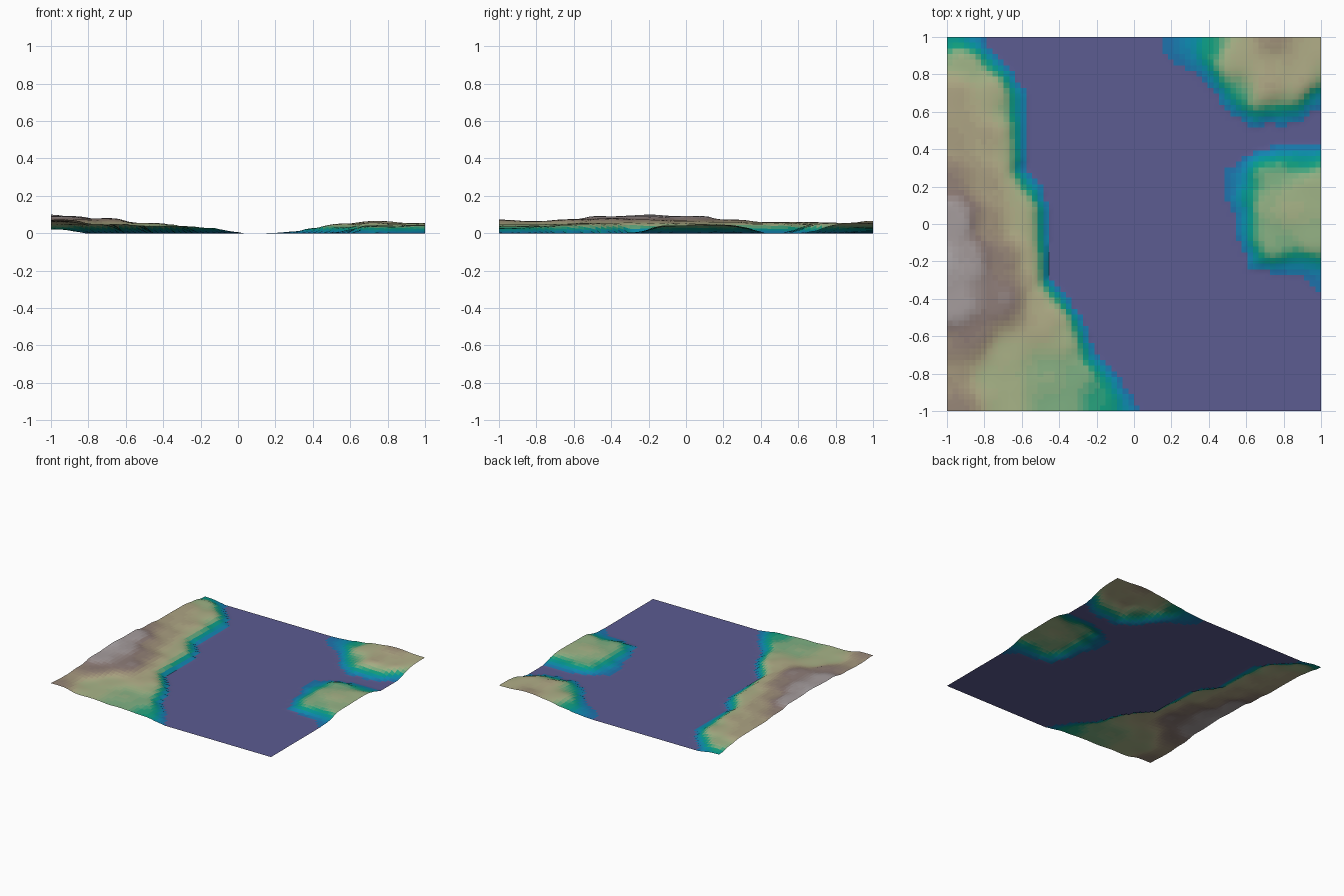
import bpy, bmesh
from mathutils import Vector, noise
from mathutils.geometry import intersect_point_line

if "Cube" in bpy.data.objects:
    bpy.data.objects.remove(bpy.data.objects["Cube"])

N = 66  # grid cells per side

# Coastlines, closed outside the tile
WEST = [(-.9, 1.5), (-.83, 1), (-.77, .9), (-.67, .8), (-.6, .7), (-.6, .28), (-.53, .2), (-.47, .1),
        (-.46, -.3), (-.38, -.4), (-.3, -.48), (-.26, -.6), (-.22, -.7), (-.12, -.8), (-.04, -.9),
        (0, -1), (.1, -1.5), (-1.5, -1.5), (-1.5, 1.5)]
NORTH_EAST = [(.17, 1.5), (.18, .9), (.3, .85), (.4, .78), (.47, .67), (.55, .59), (.65, .54),
              (.8, .55), (.9, .58), (1, .65), (1.5, .9), (1.5, 1.5)]
EAST = [(1.5, .43), (.85, .41), (.7, .38), (.6, .34), (.5, .27), (.52, .12), (.56, .05), (.58, -.08),
        (.65, -.23), (.8, -.24), (.9, -.26), (1, -.34), (1.5, -.6)]

# Spot heights (x, y, z) in thousandths
WEST_SPOTS = [(-1, 1, 20), (-.88, 1, 14), (-.92, .88, 45), (-.82, .85, 43), (-.95, .7, 58), (-.75, .7, 52),
              (-.63, .65, 32), (-.97, .5, 60), (-.8, .45, 58), (-.65, .4, 47), (-1, .2, 72), (-.8, .2, 61),
              (-.6, .2, 47), (-1, .08, 93), (-.93, 0, 93), (-.8, 0, 67), (-.6, 0, 51), (-.48, 0, 40),
              (-.9, -.2, 91), (-.7, -.2, 74), (-.55, -.2, 54), (-1, -.2, 100), (-.95, -.45, 92),
              (-.7, -.4, 80), (-.5, -.4, 53), (-1, -.65, 72), (-.85, -.6, 76), (-.7, -.68, 48),
              (-.45, -.5, 55), (-.35, -.6, 46), (-.75, -.8, 46), (-.5, -.8, 40), (-.3, -.75, 36),
              (-1, -.8, 64), (-.95, -1, 72), (-.7, -1, 46), (-.4, -1, 36), (-.15, -.95, 29), (-.06, -.97, 18)]
ISLE_SPOTS = [(.22, .98, 4), (.3, .95, 8), (.4, .95, 27), (.55, .9, 52), (.75, 1, 66), (.75, .86, 55),
              (.72, .73, 58), (.9, .75, 57), (.95, .95, 54), (.55, .7, 32), (.75, .6, 28), (.97, .68, 20),
              (.85, .1, 46), (.7, .1, 44), (.95, .2, 45), (.54, .25, 7), (.59, .1, 18), (.7, .3, 36),
              (.75, -.13, 37), (.95, -.1, 43), (.9, -.22, 18), (.98, -.29, 6), (.9, .36, 22)]

# Elevation colours (height, displayed rgb)
RAMP = [(0, (38, 110, 170)), (.008, (22, 138, 180)), (.018, (10, 150, 150)), (.027, (25, 160, 125)),
        (.036, (125, 175, 130)), (.045, (165, 180, 135)), (.055, (178, 172, 135)), (.066, (160, 145, 122)),
        (.077, (138, 120, 115)), (.088, (160, 150, 150)), (.1, (176, 170, 172))]


def inside(x, y, poly):
    hit = False
    for (ax, ay), (bx, by) in zip(poly, poly[1:] + poly[:1]):
        if (ay > y) != (by > y) and x < ax + (y - ay) / (by - ay) * (bx - ax):
            hit = not hit
    return hit


def coast_distance(x, y, poly):
    p, best = Vector((x, y)), 9
    for a, b in zip(poly, poly[1:] + poly[:1]):
        a, b = Vector(a), Vector(b)
        t = max(0, min(1, (p - a).dot(b - a) / (b - a).length_squared))
        best = min(best, (a.lerp(b, t) - p).length)
    return best


def height(x, y):
    n = Vector((x * 9, y * 9, 3.1))
    jx, jy = x + .012 * noise.noise(n * 2), y + .012 * noise.noise(n * 2 + Vector((7, 7, 7)))
    for poly, spots in ((WEST, WEST_SPOTS), (NORTH_EAST, ISLE_SPOTS), (EAST, ISLE_SPOTS)):
        if inside(jx, jy, poly):
            total = weight = 0
            for sx, sy, sz in spots:
                w = 1 / ((x - sx) ** 2 + (y - sy) ** 2 + .003) ** 2
                total += w * sz / 1000
                weight += w
            z = total / weight
            t = min(1, coast_distance(jx, jy, poly) / .09)
            return z * (.3 + .7 * t * t * (3 - 2 * t)) + .0025 * noise.noise(n) * t
    return 0


def make_material(name, rgb):
    m = bpy.data.materials.new(name)
    m.diffuse_color = (*[(c / 255) ** 2.2 for c in rgb], 1)
    m.use_nodes = True
    m.node_tree.nodes["Principled BSDF"].inputs["Base Color"].default_value = m.diffuse_color
    return m


def ramp_colour(z):
    for (h0, c0), (h1, c1) in zip(RAMP, RAMP[1:]):
        if z <= h1:
            return Vector(c0).lerp(Vector(c1), (z - h0) / (h1 - h0))
    return Vector(RAMP[-1][1])


# Terrain sheet: displaced grid with sea-level water
mesh = bpy.data.meshes.new("terrain")
bm = bmesh.new()
bmesh.ops.create_grid(bm, x_segments=N, y_segments=N, size=1)
for v in bm.verts:
    v.co.z = min(.1, max(0, height(v.co.x, v.co.y)))

# Elevation bands, slot 0 is the sea
LEVELS = 40
mesh.materials.append(make_material("sea", (92, 92, 144)))
for i in range(LEVELS):
    mesh.materials.append(make_material(f"elevation_{i}", ramp_colour((i + .5) * .1 / LEVELS)))
for f in bm.faces:
    z = f.calc_center_median().z
    f.material_index = 0 if z < 1e-5 else 1 + min(LEVELS - 1, int(z / .1 * LEVELS))
    f.smooth = True
bm.to_mesh(mesh)
bm.free()
terrain = bpy.data.objects.new("terrain", mesh)
bpy.context.collection.objects.link(terrain)
bpy.context.view_layer.objects.active = terrain
terrain.select_set(True)
bpy.ops.object.shade_smooth_by_angle(angle=0.5)
